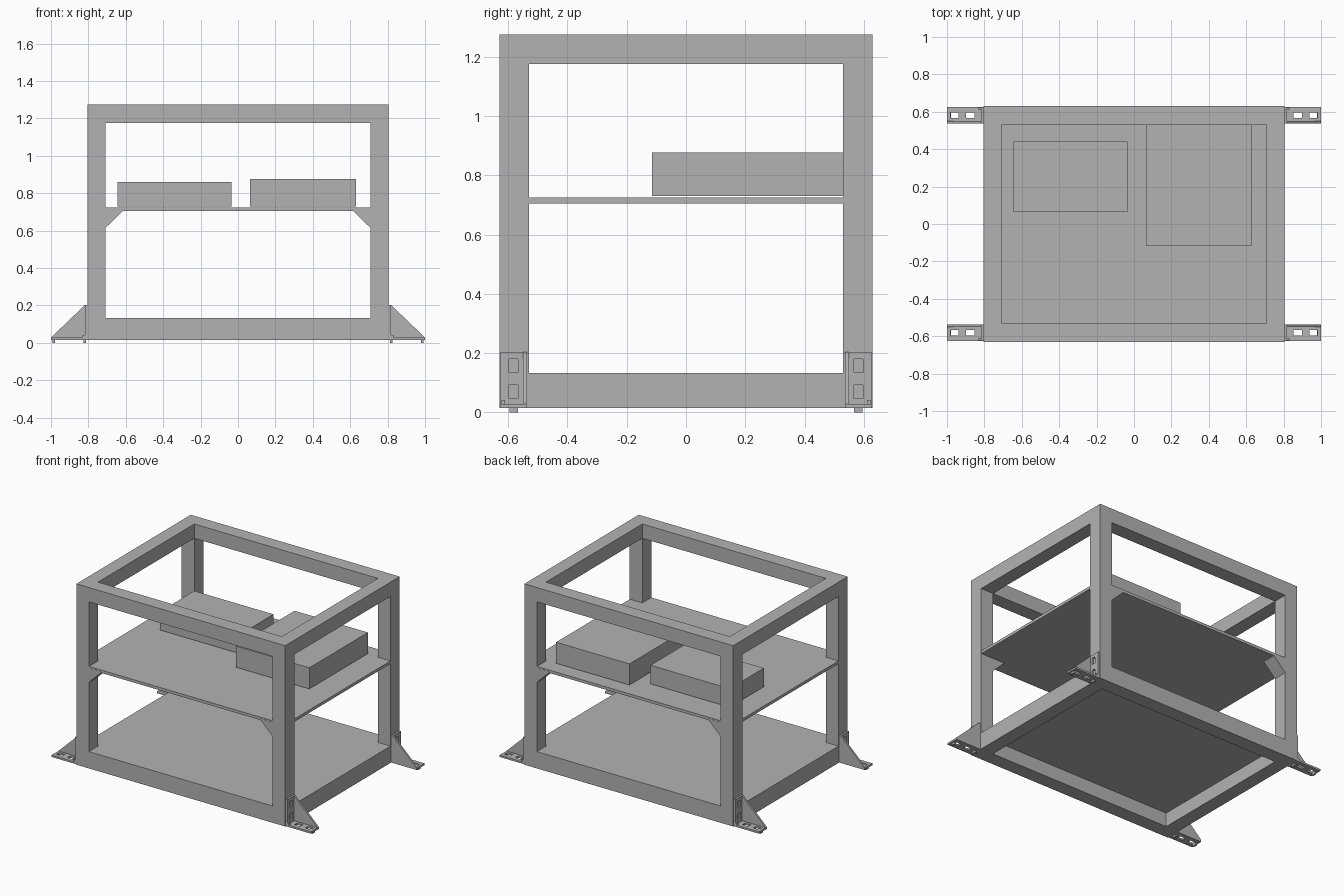
import bpy, bmesh
from mathutils import Vector

old = bpy.data.objects.get("Cube")
if old:
    bpy.data.objects.remove(old, do_unlink=True)

grey = bpy.data.materials.new("plain_grey")
grey.use_nodes = True
GREY = (0.45, 0.45, 0.45, 1)
grey.diffuse_color = GREY
grey.node_tree.nodes["Principled BSDF"].inputs["Base Color"].default_value = GREY


def add_box(bm, lo, hi):
    lo, hi = Vector(lo), Vector(hi)
    made = bmesh.ops.create_cube(bm, size=1)["verts"]
    for v in made:
        v.co = (lo + hi) / 2 + v.co * (hi - lo)


def add_prism(bm, profile, y0, y1):
    """Extrude an (x, z) outline along y."""
    face = bm.faces.new([bm.verts.new((x, y0, z)) for x, z in profile])
    moved = bmesh.ops.extrude_face_region(bm, geom=[face])["geom"]
    verts = [g for g in moved if isinstance(g, bmesh.types.BMVert)]
    bmesh.ops.translate(bm, verts=verts, vec=(0, y1 - y0, 0))


def finish(name, bm, helper=False):
    bmesh.ops.recalc_face_normals(bm, faces=bm.faces)
    mesh = bpy.data.meshes.new(name)
    bm.to_mesh(mesh)
    bm.free()
    mesh.materials.append(grey)
    obj = bpy.data.objects.new(name, mesh)
    bpy.context.collection.objects.link(obj)
    if helper:
        obj.hide_render = True
        obj.hide_viewport = True
        obj.display_type = "WIRE"
    return obj


def box(name, lo, hi, helper=False):
    bm = bmesh.new()
    add_box(bm, lo, hi)
    return finish(name, bm, helper)


def cut(obj, cutter):
    mod = obj.modifiers.new("cut", "BOOLEAN")
    mod.operation = "DIFFERENCE"
    mod.solver = "EXACT"
    mod.object = cutter


# Overall frame sizes
X, Y, BASE, TOP = 0.805, 0.63, 0.015, 1.275
IX, IY, FLOOR, CEIL = 0.708, 0.53, 0.132, 1.175
SHELF_LOW, SHELF_TOP = 0.705, 0.725

# Frame with floor pan: a solid block opened on every side
frame = box("frame_with_floor", (-X, -Y, BASE), (X, Y, TOP))
cut(frame, box("side_opening", (-2, -IY, FLOOR), (2, IY, CEIL), True))

# Front and back openings keep sloped corner braces under the shelf
half = [(IX, FLOOR), (IX, 0.615), (0.615, SHELF_LOW),
        (0.615, 0.715), (IX, 0.715), (IX, CEIL)]
bm = bmesh.new()
add_prism(bm, half + [(-x, z) for x, z in reversed(half)], -2, 2)
cut(frame, finish("front_opening", bm, True))
cut(frame, box("roof_opening", (-IX, -IY, 1), (IX, IY, 2), True))
cut(frame, box("underside_recess", (-IX, -IY, -1), (IX, IY, 0.112), True))

# Shelf and the two cases on it
box("shelf", (-X + 0.001, -Y + 0.001, SHELF_LOW), (X - 0.001, Y - 0.001, SHELF_TOP))
box("small_case", (-0.645, 0.065, 0.73), (-0.035, 0.44, 0.86))
box("large_case", (0.065, -0.115, 0.73), (0.63, 0.53, 0.877))

# Slots in the foot brackets
bm = bmesh.new()
for x in (0.875, 0.96):
    add_box(bm, (x - 0.022, 0.567, -0.1), (x + 0.022, 0.597, 0.045))
for z in (0.07, 0.157):
    add_box(bm, (X + 0.001, 0.567, z - 0.023), (0.85, 0.597, z + 0.023))
slots = finish("bracket_slots", bm, True)

# Foot bracket: angle plate, inner triangular web, outer lip
T = 0.013
bm = bmesh.new()
add_prism(bm, [(X, BASE), (1, BASE), (1, BASE + T), (X + T, BASE + T),
               (X + T, 0.203), (X, 0.203)], 0.537, 0.625)
bracket = finish("foot_bracket", bm)
cut(bracket, slots)

bm = bmesh.new()
add_prism(bm, [(X + T, BASE + T), (1, BASE + T), (X + T, 0.203)], 0.537, 0.55)
add_box(bm, (X + T, 0.61, BASE + T), (X + 0.026, 0.623, 0.042))
web = finish("bracket_web", bm)

# Short pegs under each bracket
bm = bmesh.new()
for x in (0.82, 0.985):
    add_box(bm, (x - 0.006, 0.567, 0), (x + 0.006, 0.595, BASE))
pegs = finish("bracket_pegs", bm)

# Mirror the bracket parts to all four corners
centre = bpy.data.objects.new("mirror_centre", None)
centre.hide_render = True
bpy.context.collection.objects.link(centre)
for part in (bracket, web, pegs):
    mod = part.modifiers.new("corners", "MIRROR")
    mod.use_axis = (True, True, False)
    mod.mirror_object = centre
